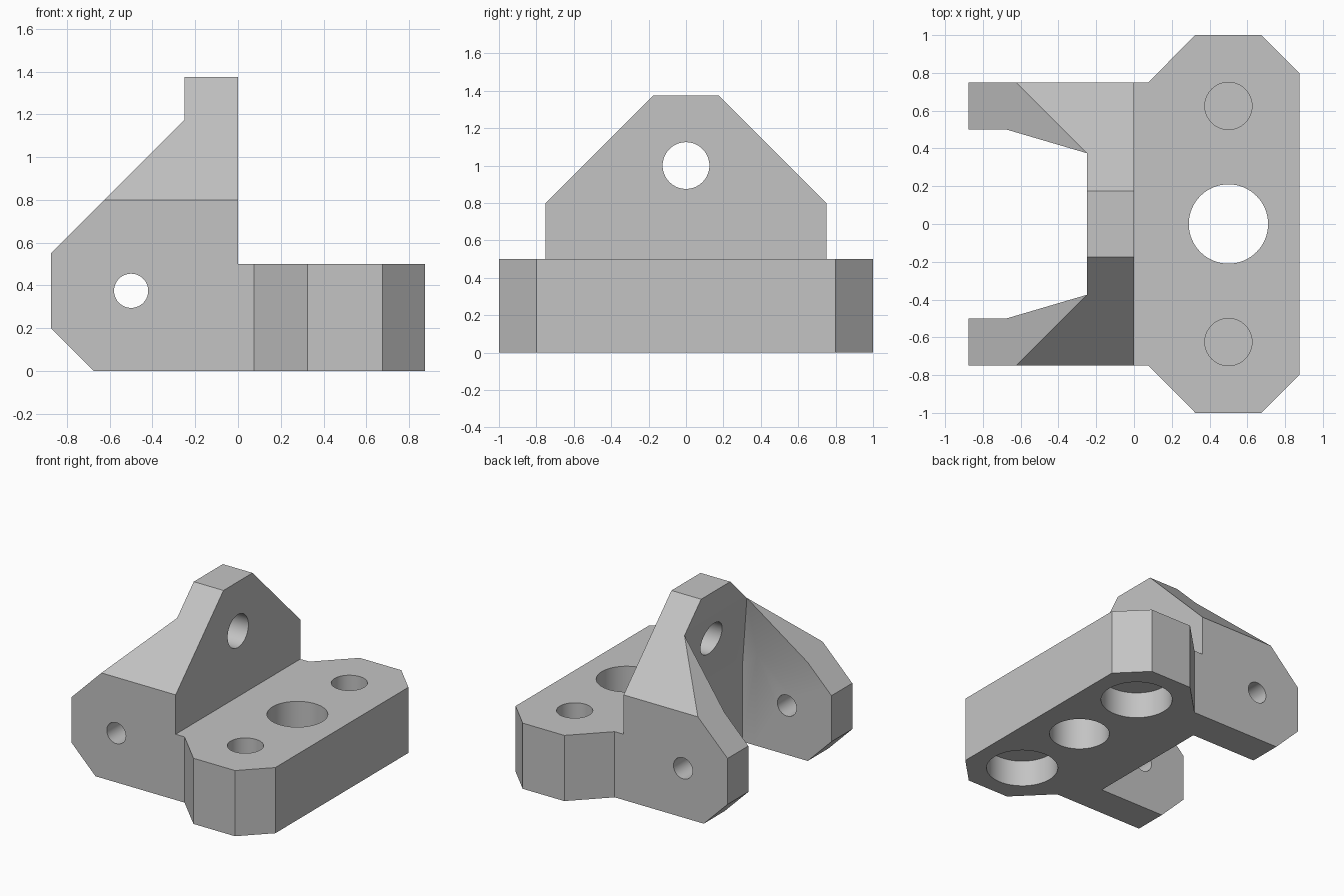
import bpy, bmesh, math
from mathutils import Matrix, Vector

old = bpy.data.objects.get("Cube")
if old:
    bpy.data.objects.remove(old, do_unlink=True)

grey = bpy.data.materials.new("plain_grey")
grey.use_nodes = True
colour = (0.55, 0.55, 0.55, 1)
grey.diffuse_color = colour
grey.node_tree.nodes["Principled BSDF"].inputs["Base Color"].default_value = colour


def make_object(name, bm):
    bmesh.ops.recalc_face_normals(bm, faces=bm.faces)
    mesh = bpy.data.meshes.new(name)
    bm.to_mesh(mesh)
    bm.free()
    mesh.materials.append(grey)
    obj = bpy.data.objects.new(name, mesh)
    bpy.context.collection.objects.link(obj)
    return obj


def prism(name, outline, place, low, high):
    """Extrude a 2D outline; place(u, v, w) gives the 3D point."""
    bm = bmesh.new()
    face = bm.faces.new([bm.verts.new(place(u, v, low)) for u, v in outline])
    out = bmesh.ops.extrude_face_region(bm, geom=[face])["geom"]
    shift = Vector(place(0, 0, high)) - Vector(place(0, 0, low))
    bmesh.ops.translate(bm, vec=shift, verts=[g for g in out if isinstance(g, bmesh.types.BMVert)])
    return make_object(name, bm)


def combine(target, cutter, operation):
    mod = target.modifiers.new(operation, "BOOLEAN")
    mod.operation, mod.solver, mod.object = operation, "EXACT", cutter
    bpy.context.view_layer.objects.active = target
    bpy.ops.object.modifier_apply(modifier=mod.name)
    bpy.data.objects.remove(cutter, do_unlink=True)


def drill(target, centre, radius, depth, axis):
    bm = bmesh.new()
    turn = Vector((0, 0, 1)).rotation_difference(Vector(axis)).to_matrix().to_4x4()
    bmesh.ops.create_cone(bm, cap_ends=True, segments=64, radius1=radius, radius2=radius,
                          depth=depth, matrix=Matrix.Translation(centre) @ turn)
    combine(target, make_object("drill", bm), "DIFFERENCE")


def mirrored(half):
    return half + [(u, -v) for u, v in reversed(half)]


# Bracket: side silhouette trimmed by the plan and by the gable of the wall
bracket = prism("mounting_bracket",
                [(-.675, 0), (.875, 0), (.875, .5), (0, .5), (0, 1.375),
                 (-.25, 1.375), (-.25, 1.175), (-.875, .55), (-.875, .2)],
                lambda u, v, w: (u, w, v), -1.1, 1.1)
plan = mirrored([(-1.1, .75), (.075, .75), (.325, 1), (.675, 1), (.875, .8)])
combine(bracket, prism("plan", plan, lambda u, v, w: (u, v, w), -.2, 1.6), "INTERSECT")
gable = [(-1.2, -.2), (1.2, -.2), (1.2, .35), (.05, 1.5), (-.05, 1.5), (-1.2, .35)]
combine(bracket, prism("gable", gable, lambda u, v, w: (w, u, v), -1.2, 1.2), "INTERSECT")

# Slot between the arms, narrowing towards the top and undercutting the wall
bm = bmesh.new()
for x, y, z in [(-1, .5, -.1), (-.125, .5, -.1), (-.125, .5, .575), (-.25, .5, .7),
                (-.25, .375, 1.175), (-.675, .5, .75), (-1, .5, .75), (-1, .375, 1.175)]:
    for side in (1, -1):
        bm.verts.new((x, y * side, z))
bmesh.ops.convex_hull(bm, input=bm.verts)
combine(bracket, make_object("slot", bm), "DIFFERENCE")

# Holes through the wall, both arms and the middle of the base
drill(bracket, (-.125, 0, 1), .125, 1, (1, 0, 0))
drill(bracket, (-.5, 0, .375), .08, 3, (0, 1, 0))
drill(bracket, (.5, 0, .25), .21, 1, (0, 0, 1))

# Screw holes with counterbores below, parted by a thin web
for side in (1, -1):
    drill(bracket, (.5, .625 * side, .72), .125, 1, (0, 0, 1))
    drill(bracket, (.5, .625 * side, -.3), .25, 1, (0, 0, 1))

# Merge flat regions and shade the bores smooth
bm = bmesh.new()
bm.from_mesh(bracket.data)
bmesh.ops.remove_doubles(bm, verts=bm.verts, dist=.0001)
bmesh.ops.dissolve_limit(bm, angle_limit=math.radians(.5), verts=bm.verts, edges=bm.edges)
bm.to_mesh(bracket.data)
bm.free()
bracket.data.materials.clear()
bracket.data.materials.append(grey)
for face in bracket.data.polygons:
    face.material_index = 0
bpy.ops.object.select_all(action="DESELECT")
bracket.select_set(True)
bpy.context.view_layer.objects.active = bracket
bpy.ops.object.shade_smooth_by_angle(angle=math.radians(30))
